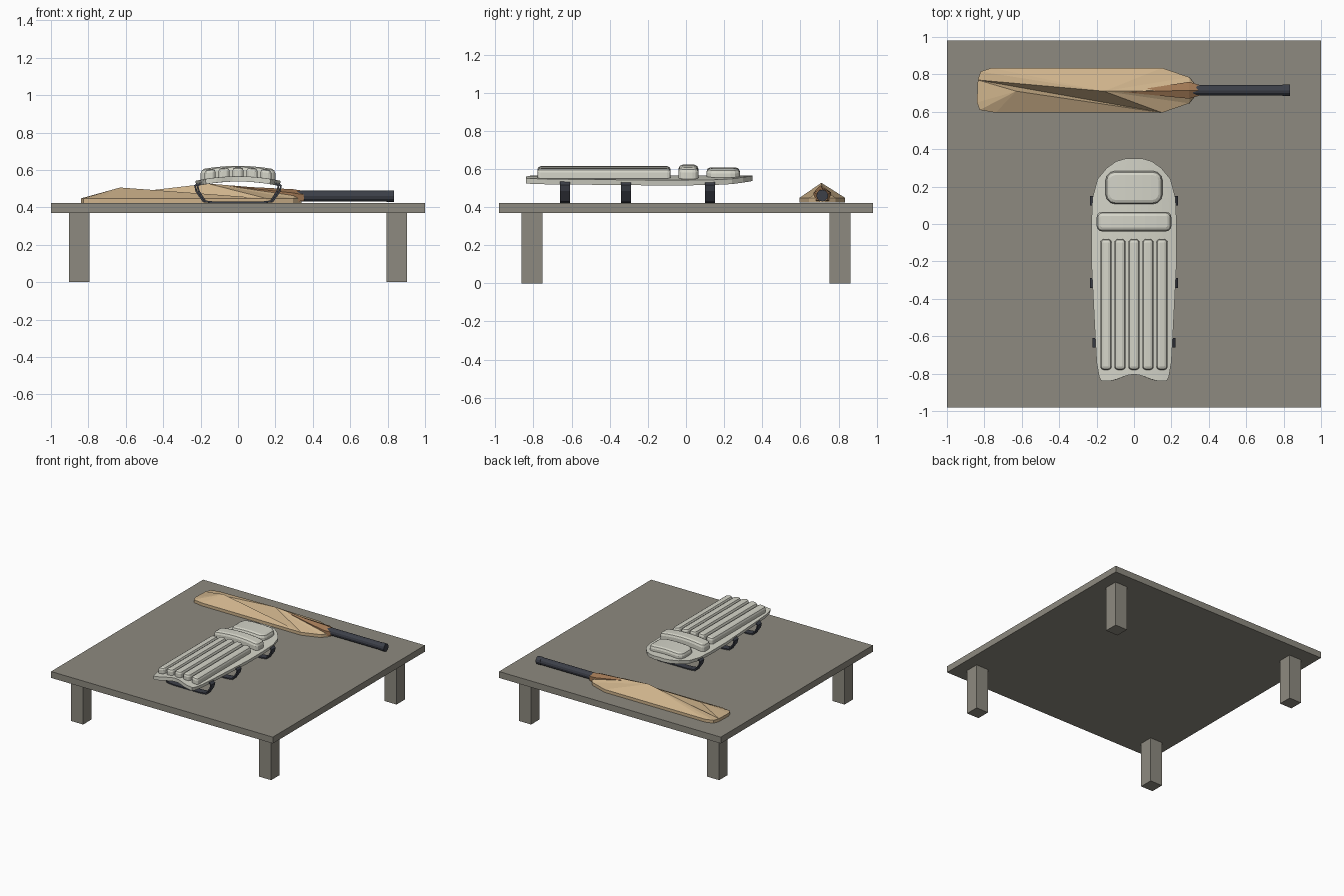
import bpy, bmesh, math
from mathutils import Matrix

if "Cube" in bpy.data.objects:
    bpy.data.objects.remove(bpy.data.objects["Cube"])


def material(name, rgb):
    m = bpy.data.materials.new(name)
    m.diffuse_color = (*rgb, 1)
    m.use_nodes = True
    m.node_tree.nodes["Principled BSDF"].inputs["Base Color"].default_value = m.diffuse_color
    return m


STONE = material("table_grey", (0.27, 0.255, 0.215))
WOOD = material("willow", (0.62, 0.45, 0.26))
SPLICE = material("splice_brown", (0.36, 0.19, 0.09))
RUBBER = material("grip_dark", (0.045, 0.05, 0.065))
CREAM = material("pad_cream", (0.66, 0.66, 0.58))


def finish(name, bm, mat):
    bmesh.ops.recalc_face_normals(bm, faces=bm.faces)
    me = bpy.data.meshes.new(name)
    bm.to_mesh(me)
    bm.free()
    me.materials.append(mat)
    ob = bpy.data.objects.new(name, me)
    bpy.context.collection.objects.link(ob)
    return ob


def box_mesh(x0, x1, y0, y1, z0, z1):
    bm = bmesh.new()
    bmesh.ops.create_cube(bm, size=1)
    for v in bm.verts:
        v.co = ((x0 + x1) / 2 + v.co.x * (x1 - x0),
                (y0 + y1) / 2 + v.co.y * (y1 - y0),
                (z0 + z1) / 2 + v.co.z * (z1 - z0))
    return bm


def poly_mesh(pts, faces):
    bm = bmesh.new()
    vs = [bm.verts.new(p) for p in pts]
    for f in faces:
        bm.faces.new([vs[i] for i in f])
    return bm


# Table
finish("table_top", box_mesh(-1, 1, -0.98, 0.98, 0.37, 0.422), STONE)
for sx in (-1, 1):
    for sy in (-1, 1):
        x, y = sx * 0.848, sy * 0.807
        finish("table_leg", box_mesh(x - 0.055, x + 0.055, y - 0.055, y + 0.055, 0, 0.372), STONE)

# Bat blade: flat outline with a faceted ridged back
outline = [(-0.835, 0.77), (-0.84, 0.65), (-0.825, 0.61), (-0.74, 0.595), (0.15, 0.595),
           (0.295, 0.645), (0.34, 0.70), (0.34, 0.73), (0.295, 0.785), (0.15, 0.835),
           (-0.76, 0.835), (-0.82, 0.815)]
n = len(outline)
pts = [(x, y, 0.424) for x, y in outline]
pts += [(x, y, 0.448) for x, y in outline]
pts += [(-0.63, 0.71, 0.506), (-0.16, 0.71, 0.527), (0.30, 0.715, 0.49)]
R1, R2, R3 = 2 * n, 2 * n + 1, 2 * n + 2
faces = [tuple(range(n))] + [(i, (i + 1) % n, n + (i + 1) % n, n + i) for i in range(n)]
top = [(0, 1, R1), (1, 2, R1), (2, 3, R1), (3, 4, R1), (R1, 4, 0), (0, 4, R2),
       (4, 5, R2), (5, R3, R2), (5, 6, R3), (6, 7, R3), (7, 8, R3), (8, R2, R3),
       (8, 9, R2), (9, 10, R2), (10, 11, R2), (11, 0, R2)]
faces += [tuple(i if i >= 2 * n else i + n for i in f) for f in top]
finish("bat_blade", poly_mesh(pts, faces), WOOD)

# Splice wedge where the handle enters the blade
pts = [(-0.06, 0.705, 0.515)]
for x, hw, z0, z1 in ((0.295, 0.045, 0.43, 0.497), (0.352, 0.028, 0.434, 0.488)):
    pts += [(x, 0.715 - hw, z0), (x, 0.715 + hw, z0), (x, 0.715 + hw, z1 - 0.02),
            (x, 0.715, z1), (x, 0.715 - hw, z1 - 0.02)]
faces = [(6, 7, 8, 9, 10)]
for i in range(5):
    j = (i + 1) % 5
    faces += [(0, 1 + i, 1 + j), (1 + i, 1 + j, 6 + j, 6 + i)]
finish("bat_splice", poly_mesh(pts, faces), SPLICE)

# Bat handle
for name, x0, x1, r in (("bat_grip", 0.30, 0.80, 0.029), ("bat_grip_end", 0.795, 0.835, 0.031)):
    bm = bmesh.new()
    bmesh.ops.create_cone(bm, cap_ends=True, segments=12, radius1=r, radius2=r, depth=x1 - x0,
                          matrix=Matrix.Translation(((x0 + x1) / 2, 0.715, 0.46))
                          @ Matrix.Rotation(math.pi / 2, 4, 'Y'))
    finish(name, bm, RUBBER)


# Leg pad: everything follows a shallow arch across x
def arch(x):
    return -0.024 * (x / 0.225) ** 2


rows = [(-0.84, 0.175), (-0.815, 0.187), (-0.74, 0.20), (-0.60, 0.208), (-0.2, 0.228), (0.0, 0.228),
        (0.14, 0.222), (0.24, 0.195), (0.30, 0.145), (0.335, 0.095), (0.35, 0.045)]
NX = 12
bm = bmesh.new()
grid = []
for k, (y, w) in enumerate(rows):
    row = []
    for i in range(NX + 1):
        u = 2 * i / NX - 1
        notch = (0.036, 0.022)[k] * (0.5 + 0.5 * math.cos(math.pi * min(1, abs(u) / 0.8))) if k < 2 else 0
        row.append(bm.verts.new((u * w, y + notch, 0.566 + arch(u * w))))
    grid.append(row)
for a, b in zip(grid, grid[1:]):
    for i in range(NX):
        bm.faces.new((a[i], a[i + 1], b[i + 1], b[i]))
pad = finish("pad_body", bm, CREAM)
if pad.data.polygons[0].normal.z < 0:
    pad.data.flip_normals()
sol = pad.modifiers.new("thickness", 'SOLIDIFY')
sol.thickness = 0.028
sol.offset = -1


def cushion(name, x, y0, y1, hw, z0, z1, corner, edge):
    """Rounded slab extruded from a rounded rectangle, then bent over the arch."""
    xc, yc, hl = x, (y0 + y1) / 2, (y1 - y0) / 2

    def ring(inset, z):
        r = max(corner - inset, 0.004)
        out = []
        for cx, cy, a0 in ((1, 1, 0), (-1, 1, 90), (-1, -1, 180), (1, -1, 270)):
            for s in range(4):
                a = math.radians(a0 + 30 * s)
                out.append(bm.verts.new((xc + cx * (hw - inset - r) + r * math.cos(a),
                                         yc + cy * (hl - inset - r) + r * math.sin(a), z)))
        return out

    bm = bmesh.new()
    rings = [ring(edge * 0.4, z0), ring(0, z0 + 0.015), ring(0, z1 - edge),
             ring(edge * 0.3, z1 - edge * 0.3), ring(edge, z1)]
    for a, b in zip(rings, rings[1:]):
        for i in range(16):
            j = (i + 1) % 16
            bm.faces.new((a[i], a[j], b[j], b[i]))
    bm.faces.new(rings[0][::-1])
    bm.faces.new(rings[-1])
    # slice across x so wide cushions can bend
    for cut in [xc + hw * t for t in (-0.6, -0.3, 0, 0.3, 0.6)]:
        bmesh.ops.bisect_plane(bm, geom=bm.verts[:] + bm.edges[:] + bm.faces[:],
                               plane_co=(cut, 0, 0), plane_no=(1, 0, 0))
    for v in bm.verts:
        v.co.z += arch(v.co.x)
    return finish(name, bm, CREAM)


for i in range(5):
    cushion("shin_rib", (i - 2) * 0.075, -0.78, -0.08, 0.03, 0.552, 0.614, 0.02, 0.018)
cushion("knee_roll", 0, -0.04, 0.065, 0.2, 0.552, 0.622, 0.03, 0.022)
cushion("thigh_cushion", 0, 0.107, 0.283, 0.152, 0.552, 0.608, 0.05, 0.022)

# Straps: open bands looping under the pad
outer = [(0.205, 0.535), (0.23, 0.515), (0.222, 0.485), (0.185, 0.432), (0.12, 0.425)]
for y, hw in ((-0.635, 0.215), (-0.315, 0.228), (0.125, 0.228)):
    k = hw / 0.228
    path = [(x * k, z) for x, z in outer]
    path += [(-x, z) for x, z in reversed(path)]
    bm = bmesh.new()
    pairs = [[bm.verts.new((x, y + s * 0.026, z)) for s in (-1, 1)] for x, z in path]
    for a, b in zip(pairs, pairs[1:]):
        bm.faces.new((a[0], a[1], b[1], b[0]))
    strap = finish("pad_strap", bm, RUBBER)
    sol = strap.modifiers.new("thickness", 'SOLIDIFY')
    sol.thickness = 0.01
    sol.offset = 0
